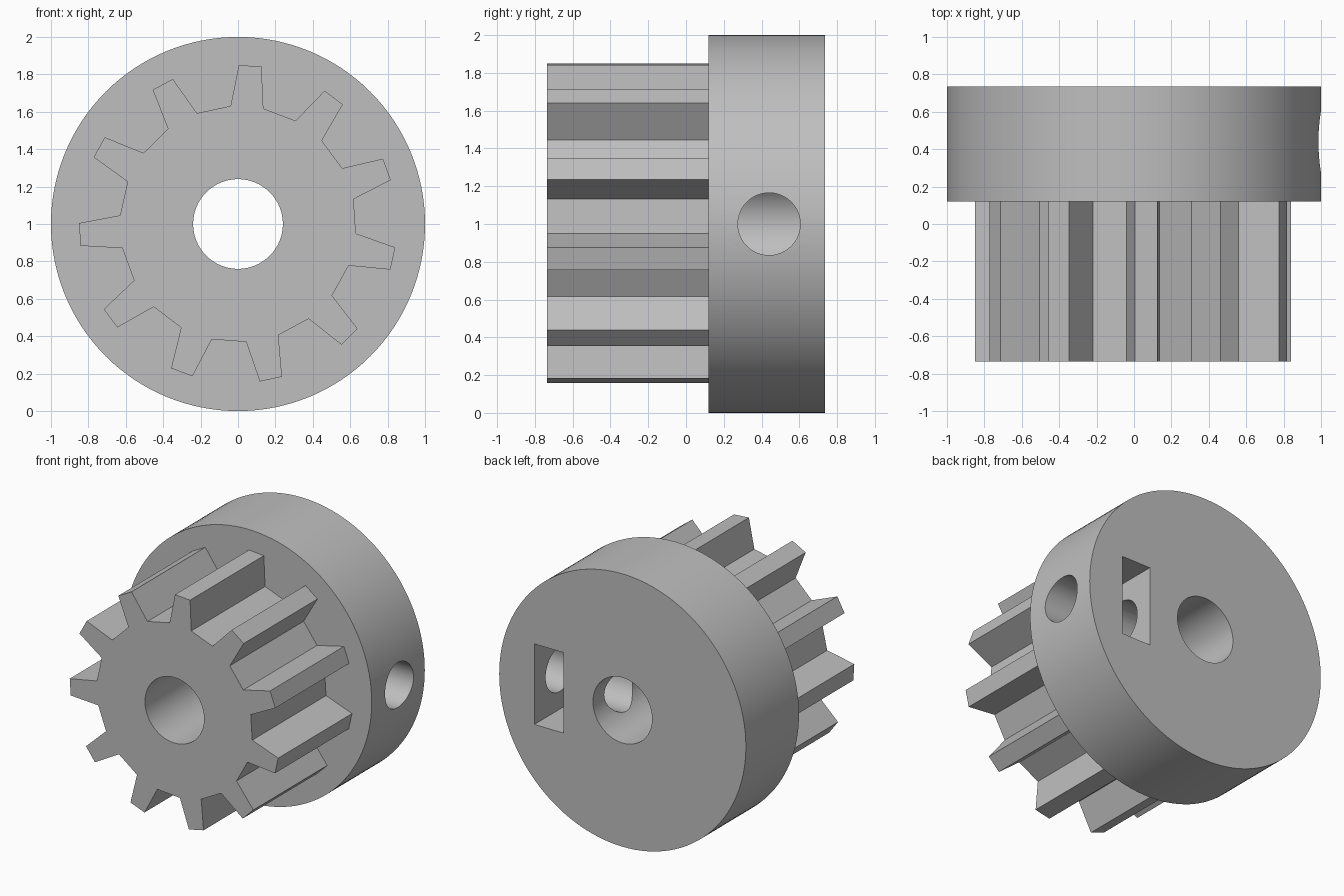
import bpy, bmesh
from math import sin, cos, pi, radians
from mathutils import Vector

cube = bpy.data.objects.get("Cube")
if cube:
    bpy.data.objects.remove(cube, do_unlink=True)

CENTRE = Vector((0, 0, 1))          # shaft axis runs along y through here
FRONT, STEP, BACK = -0.735, 0.12, 0.735
TEETH, ROOT, TIP = 11, 0.632, 0.85
HOLE_Y = 0.44                        # screw and nut position along the axis

grey = bpy.data.materials.new("plain grey")
grey.use_nodes = True
colour = (0.52, 0.52, 0.52, 1)
grey.diffuse_color = colour
grey.node_tree.nodes["Principled BSDF"].inputs["Base Color"].default_value = colour


def prism(name, points, sweep):
    """Solid made by sweeping a closed 3D outline along a vector."""
    bm = bmesh.new()
    face = bm.faces.new([bm.verts.new(p) for p in points])
    out = bmesh.ops.extrude_face_region(bm, geom=[face])
    moved = [v for v in out["geom"] if isinstance(v, bmesh.types.BMVert)]
    bmesh.ops.translate(bm, verts=moved, vec=sweep)
    bmesh.ops.recalc_face_normals(bm, faces=bm.faces)
    mesh = bpy.data.meshes.new(name)
    bm.to_mesh(mesh)
    bm.free()
    mesh.materials.append(grey)
    obj = bpy.data.objects.new(name, mesh)
    bpy.context.collection.objects.link(obj)
    return obj


def axial(name, polar, y0, y1):
    """Prism along y from (radius, angle) points."""
    pts = [CENTRE + Vector((r * cos(a), y0, r * sin(a))) for r, a in polar]
    return prism(name, pts, Vector((0, y1 - y0, 0)))


def circle(radius, steps):
    return [(radius, 2 * pi * i / steps) for i in range(steps)]


def combine(target, tool, operation):
    mod = target.modifiers.new(operation.title(), "BOOLEAN")
    mod.operation, mod.solver, mod.object = operation, "EXACT", tool
    bpy.ops.object.select_all(action="DESELECT")
    bpy.context.view_layer.objects.active = target
    target.select_set(True)
    bpy.ops.object.modifier_apply(modifier=mod.name)
    bpy.data.objects.remove(tool, do_unlink=True)


# Round hub at the back
pulley = axial("pulley_body", circle(1, 128), STEP, BACK)

# Toothed wheel in front, with tapered straight-sided teeth
outline = []
for i in range(TEETH):
    mid = radians(85.6) + 2 * pi * i / TEETH
    for radius, offset in ((ROOT, -8), (TIP, -4.1), (TIP, 4.1), (ROOT, 8)):
        outline.append((radius, mid + radians(offset)))
combine(pulley, axial("teeth", outline, FRONT, STEP + 0.05), "UNION")

# Shaft bore
combine(pulley, axial("bore_cutter", circle(0.24, 64), -1, 1), "DIFFERENCE")

# Screw hole from the rim into the bore
ring = [CENTRE + Vector((0, HOLE_Y + r * cos(a), r * sin(a)))
        for r, a in circle(0.165, 48)]
combine(pulley, prism("screw_cutter", ring, Vector((1.2, 0, 0))), "DIFFERENCE")

# Nut slot open at the back, pointed at its inner end
half = 0.295
slot = [(1, half), (HOLE_Y - 0.17, half), (STEP + 0.01, 0),
        (HOLE_Y - 0.17, -half), (1, -half)]
slot_points = [CENTRE + Vector((0.48, y, z)) for y, z in slot]
combine(pulley, prism("nut_cutter", slot_points, Vector((0.235, 0, 0))), "DIFFERENCE")

pulley.select_set(True)
bpy.context.view_layer.objects.active = pulley
bpy.ops.object.shade_smooth_by_angle(angle=radians(20))
